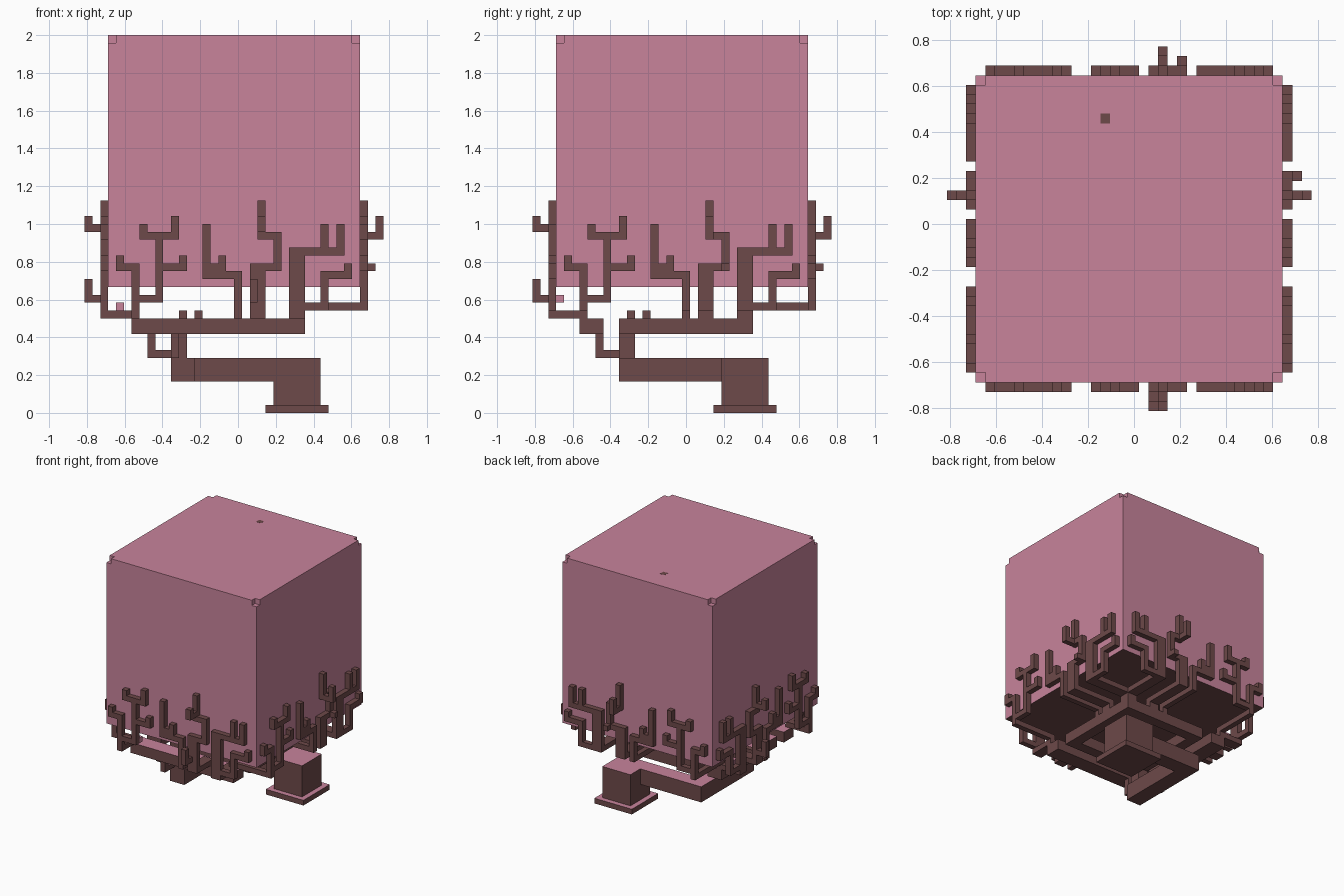
import bpy
import bmesh
from mathutils import Vector

CELL = 2 / 48  # one block of the block grid

if "Cube" in bpy.data.objects:
    bpy.data.objects.remove(bpy.data.objects["Cube"])


def material(name, rgb):
    m = bpy.data.materials.new(name)
    m.use_nodes = True
    m.diffuse_color = (*rgb, 1)
    m.node_tree.nodes["Principled BSDF"].inputs["Base Color"].default_value = (*rgb, 1)
    return m


PINK = material("blossom pink", (0.58, 0.23, 0.33))
BROWN = material("bark brown", (0.155, 0.067, 0.067))


def world(x, y, z):
    return Vector(((x - 0.5) * CELL, (y - 0.5) * CELL, z * CELL))


def add_box(bm, lo, hi):
    """Box between two corners given in grid cells."""
    a, b = world(*lo), world(*hi)
    verts = bmesh.ops.create_cube(bm, size=1)["verts"]
    for v in verts:
        v.co = Vector(((a[i] + b[i]) / 2 + v.co[i] * (b[i] - a[i])) for i in range(3))


def finish(name, bm, pink_when=None):
    """Brown object; faces that meet the rule become pink."""
    bmesh.ops.recalc_face_normals(bm, faces=bm.faces)
    bm.normal_update()
    for f in bm.faces:
        f.material_index = 1 if pink_when and pink_when(f.normal) else 0
    mesh = bpy.data.meshes.new(name)
    bm.to_mesh(mesh)
    bm.free()
    mesh.materials.append(BROWN)
    mesh.materials.append(PINK)
    obj = bpy.data.objects.new(name, mesh)
    bpy.context.collection.objects.link(obj)
    return obj


def faces_up(n):
    return n.z > 0.5


def not_down(n):
    return n.z > -0.5


def boxes(name, parts, rule=faces_up):
    bm = bmesh.new()
    for lo, hi in parts:
        add_box(bm, lo, hi)
    return finish(name, bm, rule)


# Canopy: block with a top layer that lacks its four corner cells
bm = bmesh.new()
R, TOP = 16, 48
add_box(bm, (-R, -R, R), (R, R, TOP - 1))
outline = []
for sx, sy in ((1, 1), (-1, 1), (-1, -1), (1, -1)):
    corner = [(sx * R, sy * (R - 1)), (sx * (R - 1), sy * (R - 1)), (sx * (R - 1), sy * R)]
    outline += corner if sx == sy else corner[::-1]
cap = bm.faces.new([bm.verts.new(world(x, y, TOP - 1)) for x, y in outline])
lifted = bmesh.ops.extrude_face_region(bm, geom=[cap])["geom"]
bmesh.ops.translate(bm, vec=(0, 0, CELL), verts=[g for g in lifted if isinstance(g, bmesh.types.BMVert)])
finish("canopy", bm, not_down)

# Small bark speck on the canopy top, loose leaf blocks below it
boxes("canopy_speck", [((-3, 11, TOP - 0.2), (-2, 12, TOP + 0.02))], None)
boxes("loose_leaves", [((-15, 7, 13), (-14, 8, 14)), ((-10, -16, 14), (-9, -15, 15))], lambda n: True)

# Foot and bent trunk
boxes("foot_slab", [((4, 4, 0), (12, 12, 1))])
boxes("trunk_base", [((5, 5, 1), (11, 11, 7))])
boxes("trunk_limb", [((-8, 5, 4), (5, 8, 7)), ((-8, -8, 4), (-5, 5, 7))])
boxes("trunk_riser", [((-8, -8, 7), (-6, -6, 10))])

# Square ring of beams on the riser
boxes("beam_ring", [
    ((-8, -8, 10), (9, -6, 12)), ((-8, 7, 10), (9, 9, 12)),
    ((-8, -6, 10), (-6, 7, 12)), ((7, -6, 10), (9, 7, 12))])
boxes("beam_knots", [((-5, -7, 12), (-4, -6, 13)), ((-7, -5, 12), (-6, -4, 13))])

# Outer beams, each hung from the riser by a stepped link
boxes("front_beam", [
    ((-8, -11, 7), (-7, -8, 8)), ((-8, -11, 8), (-7, -10, 10)), ((-13, -13, 10), (9, -10, 12))])
boxes("left_beam", [
    ((-11, -8, 7), (-8, -7, 8)), ((-11, -8, 8), (-10, -7, 10)), ((-13, -8, 10), (-10, 9, 12))])


# Twigs climbing the canopy sides: paths of (along, height) cells
def twig_paths(foot):
    return {
        "forked_twig": [
            [(-13, foot), (-13, 18), (-15, 18), (-15, 19)],
            [(-12, 14), (-10, 14), (-10, 22), (-12, 22), (-12, 23)],
            [(-10, 18), (-7, 18), (-7, 19)],
            [(-10, 22), (-8, 22), (-8, 24)]],
        "hooked_twig": [
            [(0, foot), (0, 17), (-4, 17), (-4, 23)],
            [(-3, 18), (-2, 18), (-2, 19)]],
        "winding_twig": [
            [(2, foot), (2, 18)],
            [(3, foot), (3, 18), (5, 18), (5, 22), (3, 22), (3, 26)]],
        "broad_twig": [
            [(7, foot), (7, 20)],
            [(8, foot), (8, 20), (13, 20), (13, 23)],
            [(11, 20), (11, 23)],
            [(9, 13), (11, 13), (11, 17), (14, 17), (14, 18)]],
    }


FEET = {"forked_twig": (-13, 1), "hooked_twig": (0, 1), "winding_twig": (2, 2), "broad_twig": (7, 2)}


def side_box(bm, axis, sign, u, d, k):
    """Box on one side: u runs along it, d outward from it, k up."""
    out = sorted(sign * (R + v) for v in d)
    lo, hi = [u[0], out[0], k[0]], [u[1], out[1], k[1]]
    if axis == "x":
        lo[0], lo[1], hi[0], hi[1] = lo[1], lo[0], hi[1], hi[0]
    add_box(bm, lo, hi)


for side, axis, sign in (("front", "y", -1), ("back", "y", 1), ("right", "x", 1), ("left", "x", -1)):
    on_ring = sign > 0
    foot = 13 if on_ring else 12
    for name, paths in twig_paths(foot).items():
        bm = bmesh.new()
        for path in paths:
            for (u0, k0), (u1, k1) in zip(path, path[1:]):
                side_box(bm, axis, sign, (min(u0, u1), max(u0, u1) + 1), (0, 1),
                         (min(k0, k1), max(k0, k1) + 1))
        # Arm from the beam out to the twig
        u, width = FEET[name]
        side_box(bm, axis, sign, (u, u + width), (-8 if on_ring else -4, 0), (foot, foot + 1))
        if on_ring:
            side_box(bm, axis, sign, (u, u + width), (-8, -7), (foot - 1, foot))
        # Spurs pointing away from the canopy
        if name == "winding_twig":
            high = 22 if on_ring else 23
            side_box(bm, axis, sign, (3, 4), (1, 3), (high, high + 1))
            side_box(bm, axis, sign, (3, 4), (2, 3), (high + 1, 25))
            if on_ring:
                side_box(bm, axis, sign, (5, 6), (1, 2), (18, 19))
            else:
                low = 2 if side == "front" else 3
                side_box(bm, axis, sign, (low, low + 1), (1, 3), (14, 15))
                side_box(bm, axis, sign, (low, low + 1), (2, 3), (15, 17))
        finish(side + "_" + name, bm)
